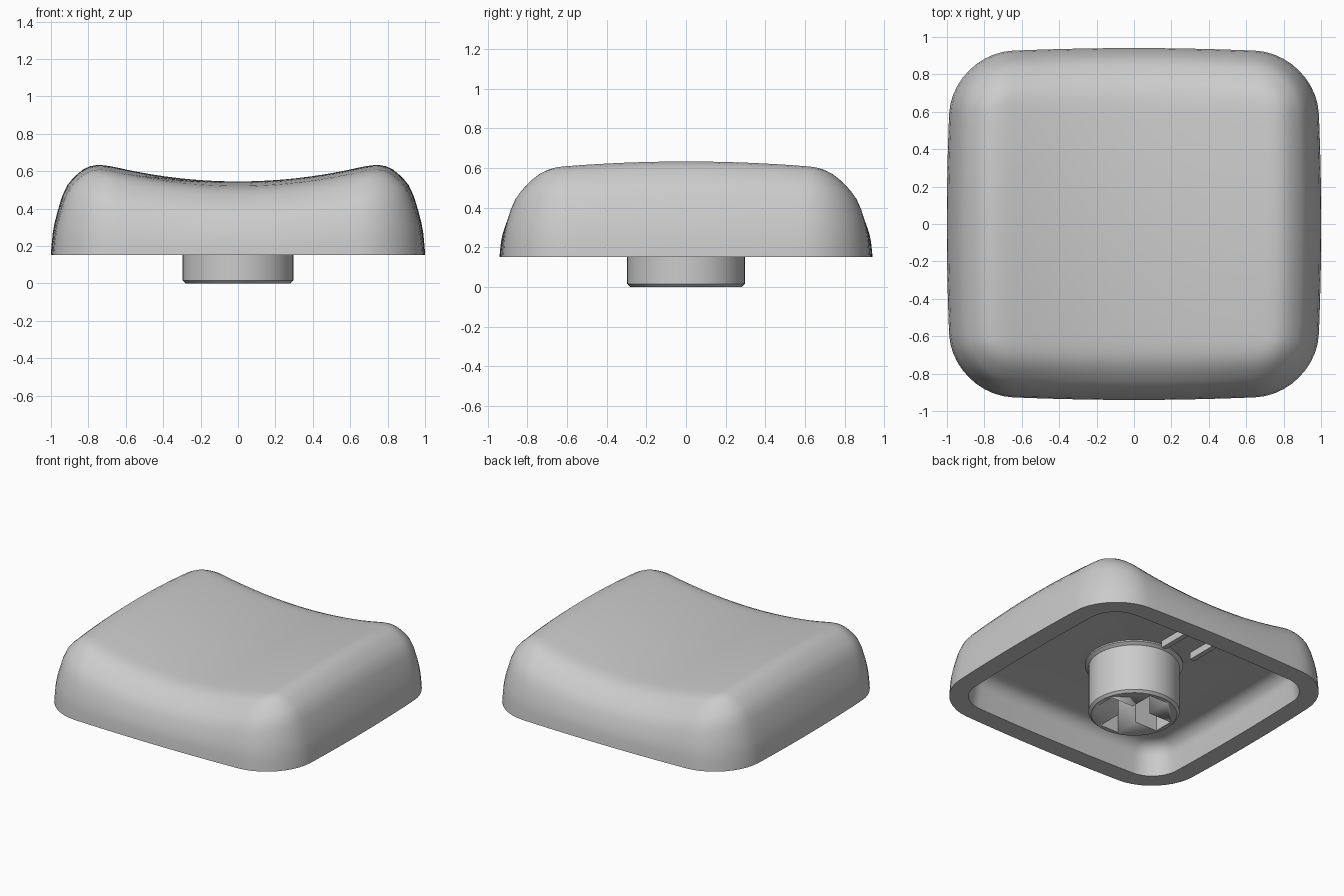
import bpy, bmesh
from math import sin, cos, pi, radians

if "Cube" in bpy.data.objects:
    bpy.data.objects.remove(bpy.data.objects["Cube"])

GREY = (0.6, 0.6, 0.6, 1)
plastic = bpy.data.materials.new("grey plastic")
plastic.use_nodes = True
plastic.diffuse_color = GREY
plastic.node_tree.nodes["Principled BSDF"].inputs["Base Color"].default_value = GREY

HALF_X, HALF_Y, CORNER, BOW = 0.965, 0.907, 0.32, 0.037
RIM_Z, CEILING_Z = 0.152, 0.375


def finish(name, bm, angle=35):
    bmesh.ops.recalc_face_normals(bm, faces=bm.faces)
    mesh = bpy.data.meshes.new(name)
    bm.to_mesh(mesh)
    bm.free()
    mesh.materials.append(plastic)
    obj = bpy.data.objects.new(name, mesh)
    bpy.context.collection.objects.link(obj)
    bpy.ops.object.select_all(action='DESELECT')
    obj.select_set(True)
    bpy.context.view_layer.objects.active = obj
    bpy.ops.object.shade_smooth_by_angle(angle=radians(angle))
    return obj


def outline(inset_x, inset_y, scale=1, arc=10, side=16):
    """Rounded rectangle with gently bowed sides."""
    r = max(CORNER - (inset_x + inset_y) / 2, 0.04)
    cx, cy = HALF_X - inset_x - r, HALF_Y - inset_y - r
    pts = []
    for q, (sx, sy) in enumerate([(1, 1), (-1, 1), (-1, -1), (1, -1)]):
        for i in range(arc + 1):
            a = (q + i / arc) * pi / 2
            pts.append((sx * cx + r * cos(a), sy * cy + r * sin(a)))
        x, y = pts[-1]
        for i in range(1, side):
            t = 1 - 2 * i / side
            pts.append((x * t, y) if q % 2 == 0 else (x, y * t))
    return [(x * scale * (1 + BOW * (1 - y * y)), y * scale * (1 + BOW * (1 - x * x)))
            for x, y in pts]


def dish(x, y):
    """Top surface: hollow across the width, slightly crowned front to back."""
    return 0.545 + 0.178 * x * x - 0.06 * y * y


def bridge(bm, rings):
    for a, b in zip(rings, rings[1:]):
        n = len(a)
        for i in range(n):
            bm.faces.new((a[i], a[(i + 1) % n], b[(i + 1) % n], b[i]))


def cap(bm, ring, centre):
    for i in range(len(ring)):
        bm.faces.new((ring[i], ring[(i + 1) % len(ring)], centre))


# Hollow cap shell: ceiling, inner wall, rim, outer wall, dished top
bm = bmesh.new()
rings = []


def add_ring(pts, height):
    rings.append([bm.verts.new((x, y, height(x, y))) for x, y in pts])


WALL, FILLET = 0.13, 0.1
for i in range(7):
    a = i / 6 * pi / 2
    inset = WALL + 0.02 + FILLET * (1 - sin(a))
    add_ring(outline(inset, inset), lambda x, y: CEILING_Z - FILLET * (1 - cos(a)))
add_ring(outline(WALL, WALL), lambda x, y: RIM_Z)
# (side inset, front and back inset, share of the height from rim to dish)
profile = [(0, 0, 0), (0.004, 0.003, 0.1), (0.01, 0.007, 0.21), (0.02, 0.013, 0.31),
           (0.035, 0.024, 0.42), (0.058, 0.043, 0.57), (0.085, 0.066, 0.69),
           (0.11, 0.088, 0.76), (0.135, 0.112, 0.82), (0.165, 0.143, 0.885),
           (0.2, 0.175, 0.938), (0.235, 0.207, 0.971), (0.27, 0.237, 0.988),
           (0.305, 0.268, 0.997), (0.34, 0.3, 1)]
for inset_x, inset_y, share in profile:
    add_ring(outline(inset_x, inset_y), lambda x, y: RIM_Z + share * (dish(x, y) - RIM_Z))
for i in range(1, 12):
    add_ring(outline(inset_x, inset_y, 1 - i / 12), dish)
bridge(bm, rings)
cap(bm, rings[0], bm.verts.new((0, 0, CEILING_Z)))
cap(bm, rings[-1], bm.verts.new((0, 0, dish(0, 0))))
finish("cap_shell", bm)

# Round stem with chamfered foot and a small flare at the ceiling
bm = bmesh.new()
steps = 48
rings = []
for r, z in [(0.28, 0), (0.297, 0.016), (0.297, 0.35), (0.32, 0.365), (0.32, 0.42)]:
    rings.append([bm.verts.new((r * cos(2 * pi * i / steps), r * sin(2 * pi * i / steps), z))
                  for i in range(steps)])
bridge(bm, rings)
bm.faces.new(rings[0])
bm.faces.new(rings[-1])
stem = finish("stem", bm)

# Cross-shaped socket cut into the stem
L, W = 0.25, 0.072
arm = [(L, -W), (L, W), (W, W)]
bm = bmesh.new()
cross = []
for q in range(4):
    for x, y in arm:
        for _ in range(q):
            x, y = -y, x
        cross.append(bm.verts.new((x, y, -0.05)))
base = bm.faces.new(cross)
top = bmesh.ops.extrude_face_region(bm, geom=[base])["geom"]
bmesh.ops.translate(bm, vec=(0, 0, 0.42),
                    verts=[v for v in top if isinstance(v, bmesh.types.BMVert)])
cutter = finish("socket_cutter", bm)
cutter.hide_render = True
cutter.hide_set(True)
cut = stem.modifiers.new("socket", 'BOOLEAN')
cut.operation = 'DIFFERENCE'
cut.solver = 'EXACT'
cut.object = cutter

# Two small ribs running from the ceiling to the back wall
for name, x in (("right_rib", -0.2), ("left_rib", 0.04)):
    bm = bmesh.new()
    bmesh.ops.create_cube(bm, size=1)
    bmesh.ops.scale(bm, vec=(0.035, 0.42, 0.07), verts=bm.verts)
    bmesh.ops.translate(bm, vec=(x, 0.56, CEILING_Z - 0.015), verts=bm.verts)
    finish(name, bm)
